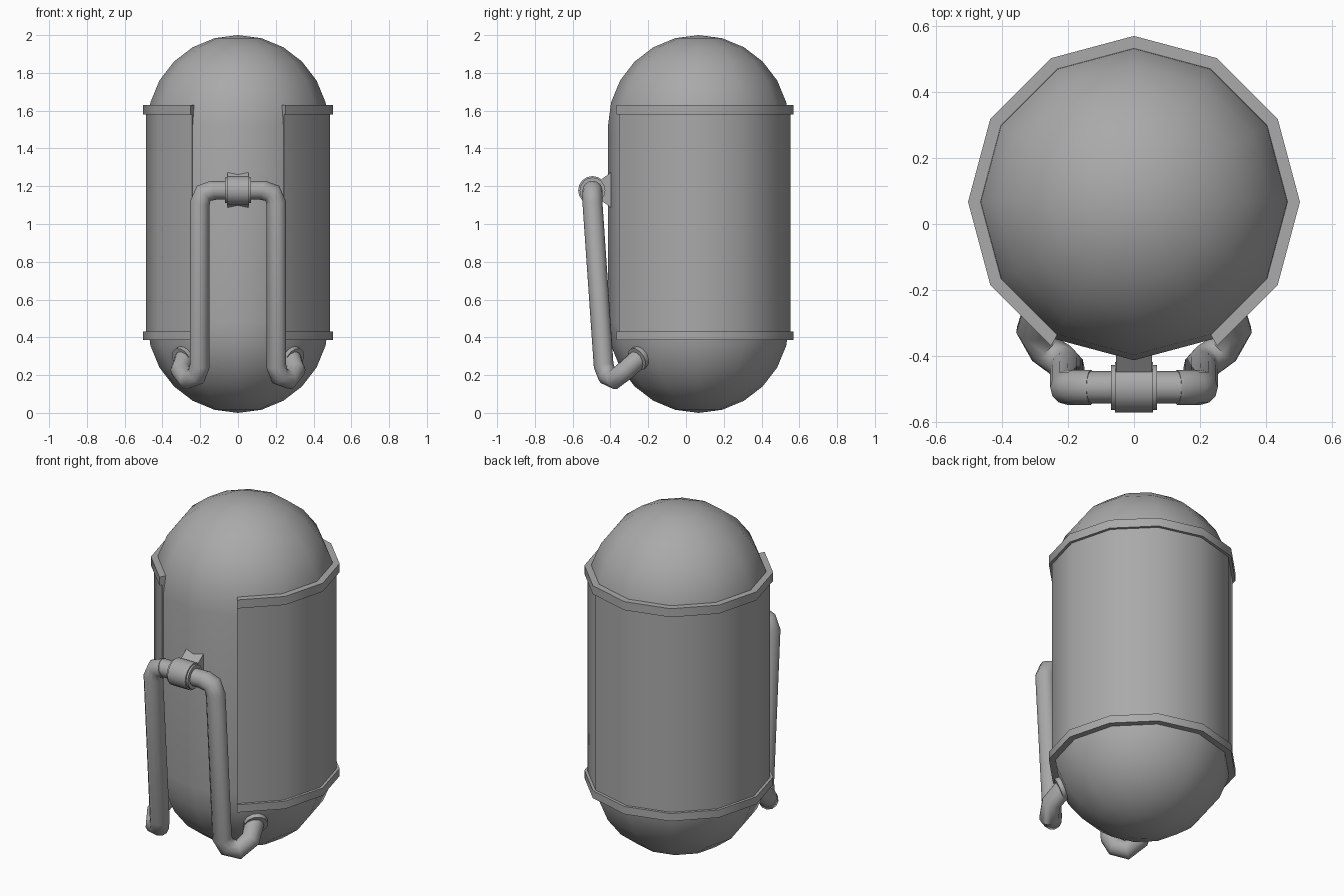
import bpy, bmesh
from math import sin, cos, radians, pi
from mathutils import Vector

if "Cube" in bpy.data.objects:
    bpy.data.objects.remove(bpy.data.objects["Cube"], do_unlink=True)

grey = bpy.data.materials.new("metal grey")
grey.use_nodes = True
grey.diffuse_color = (0.4, 0.4, 0.4, 1)
grey.node_tree.nodes["Principled BSDF"].inputs["Base Color"].default_value = (0.4, 0.4, 0.4, 1)

SEGMENTS = 12
CENTRE_Y = 0.067
RADIUS = 0.48
LOW, HIGH = 0.48, 1.52      # centres of the two domes
PIPE_Y = -0.495


def finish(ob, angle=35):
    ob.data.materials.append(grey)
    bpy.ops.object.select_all(action="DESELECT")
    ob.select_set(True)
    bpy.context.view_layer.objects.active = ob
    bpy.ops.object.shade_smooth_by_angle(angle=radians(angle))
    return ob


def from_bmesh(name, bm, angle=35):
    bmesh.ops.remove_doubles(bm, verts=bm.verts, dist=0.0001)
    bmesh.ops.recalc_face_normals(bm, faces=bm.faces)
    mesh = bpy.data.meshes.new(name)
    bm.to_mesh(mesh)
    bm.free()
    ob = bpy.data.objects.new(name, mesh)
    bpy.context.collection.objects.link(ob)
    return finish(ob, angle)


def lathe(name, profile, start=0, steps=SEGMENTS, closed=False):
    """Sweep (radius, z) points around the tank axis in 30 degree steps."""
    bm = bmesh.new()
    rows = []
    for i in range(steps + 1):
        a = radians(start) + 2 * pi * i / SEGMENTS
        rows.append([bm.verts.new((r * cos(a), CENTRE_Y + r * sin(a), z)) for r, z in profile])
    n = len(profile)
    for a, b in zip(rows, rows[1:]):
        for j in range(n if closed else n - 1):
            k = (j + 1) % n
            bm.faces.new((a[j], b[j], b[k], a[k]))
    if closed and steps < SEGMENTS:
        bm.faces.new(rows[0])
        bm.faces.new(rows[-1])
    bmesh.ops.dissolve_degenerate(bm, dist=0.0001, edges=bm.edges)
    return from_bmesh(name, bm)


def cylinder(name, centre, axis, radius, depth, sides=12):
    bm = bmesh.new()
    bmesh.ops.create_cone(bm, cap_ends=True, segments=sides, radius1=radius,
                          radius2=radius, depth=depth)
    turn = Vector((0, 0, 1)).rotation_difference(Vector(axis)).to_matrix().to_4x4()
    bmesh.ops.transform(bm, matrix=turn, verts=bm.verts)
    bmesh.ops.translate(bm, vec=centre, verts=bm.verts)
    return from_bmesh(name, bm)


def pipe(name, points, radius):
    curve = bpy.data.curves.new(name, "CURVE")
    curve.dimensions = "3D"
    curve.bevel_depth = radius
    curve.bevel_resolution = 4
    curve.use_fill_caps = True
    spline = curve.splines.new("POLY")
    spline.points.add(len(points) - 1)
    for p, co in zip(spline.points, points):
        p.co = (*co, 1)
    ob = bpy.data.objects.new(name, curve)
    bpy.context.collection.objects.link(ob)
    bpy.ops.object.select_all(action="DESELECT")
    ob.select_set(True)
    bpy.context.view_layer.objects.active = ob
    bpy.ops.object.convert(target="MESH")
    return finish(bpy.context.object, 50)


# Capsule tank
arc = [radians(15 * i) for i in range(7)]
lower = [(RADIUS * sin(a), LOW - RADIUS * cos(a)) for a in arc]
upper = [(RADIUS * cos(a), HIGH + RADIUS * sin(a)) for a in arc]
lathe("tank", lower + upper)


# Wraparound jacket and its two rims, open at the front
def band(name, inner, outer, z0, z1):
    lathe(name, [(inner, z0), (outer, z0), (outer, z1), (inner, z1)],
          start=-60, steps=10, closed=True)


band("jacket", 0.465, 0.487, 0.40, 1.61)
band("lower_rim", 0.465, 0.503, 0.385, 0.43)
band("upper_rim", 0.465, 0.503, 1.58, 1.63)

# Pipe handle: cross pipe, clamp and tapered bracket
pipe("cross_pipe", [(-0.15, PIPE_Y, 1.178), (0.15, PIPE_Y, 1.178)], 0.049)
cylinder("clamp", (0, PIPE_Y, 1.178), (1, 0, 0), 0.076, 0.115, 16)
for x in (-0.058, 0.058):
    cylinder("clamp_edge", (x, PIPE_Y, 1.178), (1, 0, 0), 0.068, 0.022, 16)

bm = bmesh.new()
bmesh.ops.create_cube(bm, size=1)
for v in bm.verts:
    at_tank = v.co.y > 0
    v.co = (v.co.x * 0.11, -0.395 if at_tank else -0.45,
            1.18 + v.co.z * (0.19 if at_tank else 0.11))
from_bmesh("clamp_bracket", bm)

# Side pipes, elbows and the flanges where they enter the tank
for side, s in (("left", 1), ("right", -1)):
    path = [(0.13, PIPE_Y, 1.178), (0.182, PIPE_Y, 1.163), (0.202, PIPE_Y, 1.11),
            (0.202, -0.436, 0.25), (0.22, -0.415, 0.195), (0.27, -0.38, 0.177),
            (0.305, -0.32, 0.225), (0.27, -0.215, 0.32)]
    pipe(side + "_pipe", [(s * x, y, z) for x, y, z in path], 0.053)
    cylinder(side + "_flange", (s * 0.29, -0.25, 0.29), (s * 0.63, -0.66, -0.4), 0.064, 0.035)
